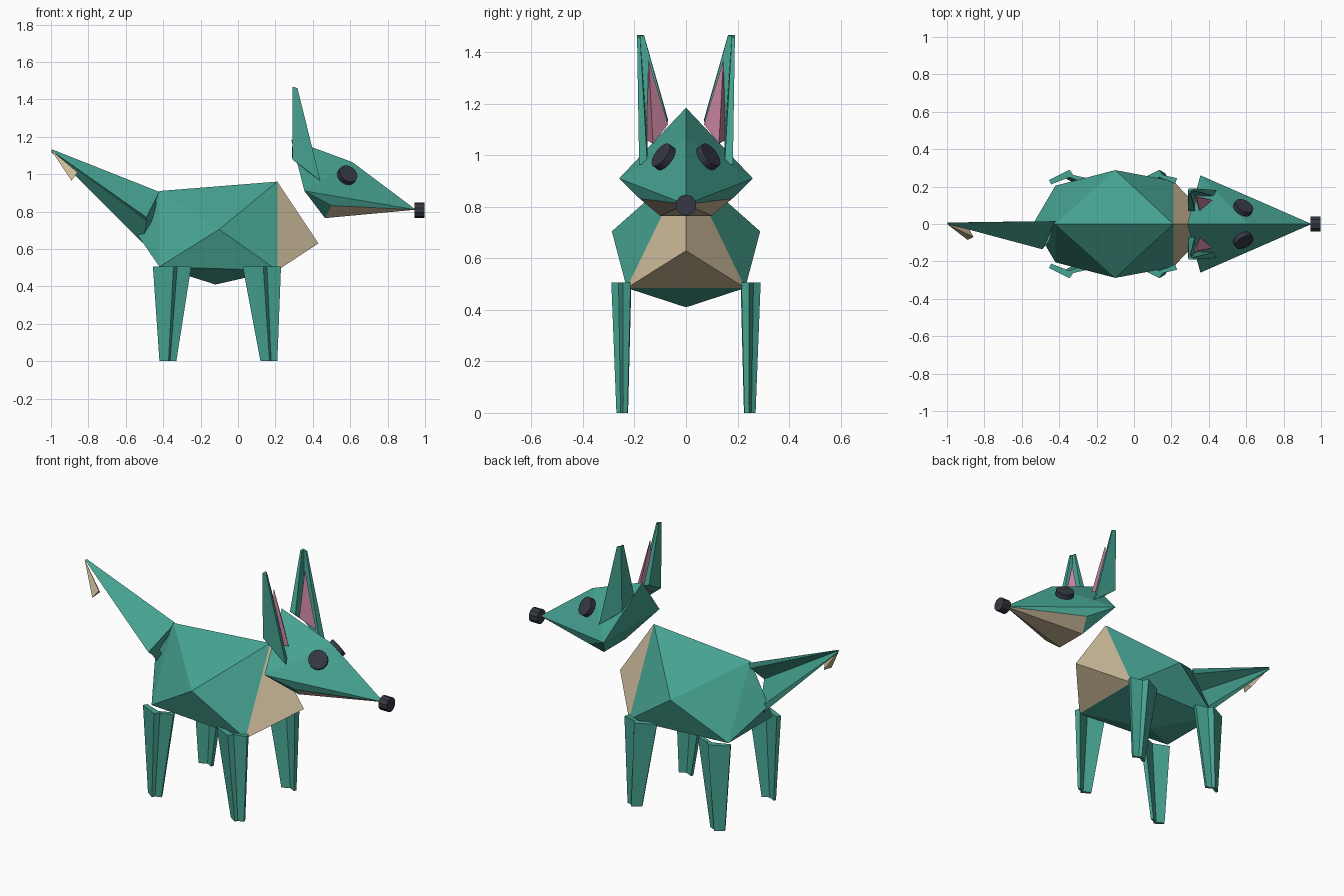
import bpy, bmesh
from mathutils import Vector

if "Cube" in bpy.data.objects:
    bpy.data.objects.remove(bpy.data.objects["Cube"])


def material(name, rgb):
    m = bpy.data.materials.new(name)
    m.diffuse_color = (*rgb, 1)
    m.use_nodes = True
    m.node_tree.nodes["Principled BSDF"].inputs["Base Color"].default_value = m.diffuse_color
    return m


GREEN = material("teal_green", (0.061, 0.366, 0.283))
CREAM = material("cream", (0.60, 0.49, 0.32))
PINK = material("pink", (0.56, 0.22, 0.34))
DARK = material("charcoal", (0.037, 0.040, 0.056))


def add_mesh(name, verts, faces, mats, cream=(), mirror=False):
    """Flat shaded mesh; face numbers in cream take the second material."""
    bm = bmesh.new()
    vs = [bm.verts.new(v) for v in verts]
    for i, f in enumerate(faces):
        bm.faces.new([vs[k] for k in f]).material_index = int(i in cream)
    bmesh.ops.recalc_face_normals(bm, faces=bm.faces)
    me = bpy.data.meshes.new(name)
    bm.to_mesh(me)
    bm.free()
    for m in mats:
        me.materials.append(m)
    ob = bpy.data.objects.new(name, me)
    bpy.context.collection.objects.link(ob)
    if mirror:
        add_mirror(ob)
    return ob


def add_mirror(ob):
    mod = ob.modifiers.new("other_side", 'MIRROR')
    mod.use_axis = (False, True, False)
    mod.use_mirror_merge = False


def symmetric(name, centre, side, half, spanning, cream):
    """Solid from centre-line points plus one side's points, reflected in y."""
    n, s = len(centre), len(side)
    verts = centre + side + [(x, -y, z) for x, y, z in side]
    other = [tuple(k + s if k >= n else k for k in f) for f in half]
    return add_mesh(name, verts, half + other + spanning, [GREEN, CREAM], cream)


def loft(name, start, end, mirror=False):
    """Solid between two sections with equal point counts."""
    n = len(start)
    faces = [(i, (i + 1) % n, n + (i + 1) % n, n + i) for i in range(n)]
    faces += [tuple(range(n)), tuple(range(n, 2 * n))]
    return add_mesh(name, start + end, faces, [GREEN], mirror=mirror)


def disc(name, pos, axis, radius, depth, sides):
    bpy.ops.mesh.primitive_cylinder_add(vertices=sides, radius=radius, depth=depth)
    ob = bpy.context.object
    ob.name = name
    q = Vector(axis).to_track_quat('Z', 'Y').to_matrix().to_4x4()
    ob.data.transform(q)
    ob.data.transform(q.Translation(Vector(pos)))
    ob.data.materials.append(DARK)
    return ob


# Faceted body with cream chest
symmetric(
    "body",
    [(-.42, 0, .91), (.21, 0, .96), (.43, 0, .63), (-.54, 0, .68), (-.12, 0, .41)],
    [(-.1, -.288, .705), (.21, -.23, .485), (-.42, -.205, .505)],
    [(0, 1, 5), (0, 5, 7), (5, 6, 7), (1, 5, 6), (0, 7, 3), (6, 7, 4), (1, 6, 2)],
    [(6, 9, 2), (6, 9, 4), (7, 10, 4), (7, 10, 3)],
    cream=(6, 13, 14))

# Head with cream jaw
brow, nose_tip, cheek = (.61, 0, 1.065), (.95, 0, .81), (.355, -.26, .91)
symmetric(
    "head",
    [(.285, 0, 1.185), brow, nose_tip],
    [cheek, (.50, -.18, .832), (.465, -.10, .765)],
    [(0, 1, 3), (1, 2, 3), (3, 2, 4), (3, 4, 5), (4, 2, 5)],
    [(0, 3, 6), (3, 5, 8, 6), (5, 2, 8)],
    cream=(4, 9, 12))

# Nose and eyes
disc("nose", (.97, 0, .807), (1, 0, 0), .041, .055, 10)
normal = (Vector(cheek) - Vector(brow)).cross(Vector(nose_tip) - Vector(brow))
if normal.z < 0:
    normal.negate()
add_mirror(disc("eyes", (.583, -.085, .993), normal, .053, .035, 16))

# Legs: folded strips tapering downwards
section = [(0, .235), (.11, .29), (.13, .262), (.205, .245),
           (.195, .215), (.11, .25), (.012, .212)]
for name, top_x, foot_x in (("rear_legs", -.455, -.42), ("front_legs", .025, .12)):
    top = [(top_x + u, -v, .507) for u, v in section]
    foot = [(foot_x + u * .44, -(.225 + (v - .212) * .58), 0) for u, v in section]
    loft(name, top, foot, mirror=True)

# Tail: folded strip, open on one side
tip = Vector((-.995, .005, 1.125))
base = [(-.42, .015, .905), (-.49, -.135, .77), (-.487, -.105, .745),
        (-.512, .01, .635), (-.495, .015, .665), (-.45, -.085, .78),
        (-.43, .015, .875)]
mid = Vector((-.47, -.04, .77))
loft("tail", base, [tuple(tip + (Vector(p) - mid) * .05) for p in base])

# Cream tuft under the tail tip
add_mesh("tail_tuft",
         [(-1, 0, 1.13), (-.89, -.085, .965), (-.858, -.07, 1.01), (-.885, -.02, .975)],
         [(0, 1, 2), (0, 2, 3), (0, 3, 1), (1, 2, 3)], [CREAM])

# Ears: L-shaped strips rising to a narrow tip
ear_base = [(.44, -.182, .965), (.29, -.182, 1.08), (.29, -.07, 1.14),
            (.325, -.07, 1.13), (.33, -.15, 1.06), (.43, -.15, .965)]
ear_tip = [(.318, -.19, 1.46), (.292, -.19, 1.467), (.292, -.163, 1.467),
           (.302, -.163, 1.465), (.304, -.178, 1.463), (.318, -.178, 1.46)]
loft("ears", ear_base, ear_tip, mirror=True)

# Pink inner ears
add_mesh("inner_ears",
         [(.335, -.145, 1.37), (.35, -.07, 1.12), (.42, -.128, 1.045), (.32, -.155, 1.06)],
         [(0, 1, 2), (0, 2, 3), (0, 3, 1), (1, 2, 3)], [PINK], mirror=True)
